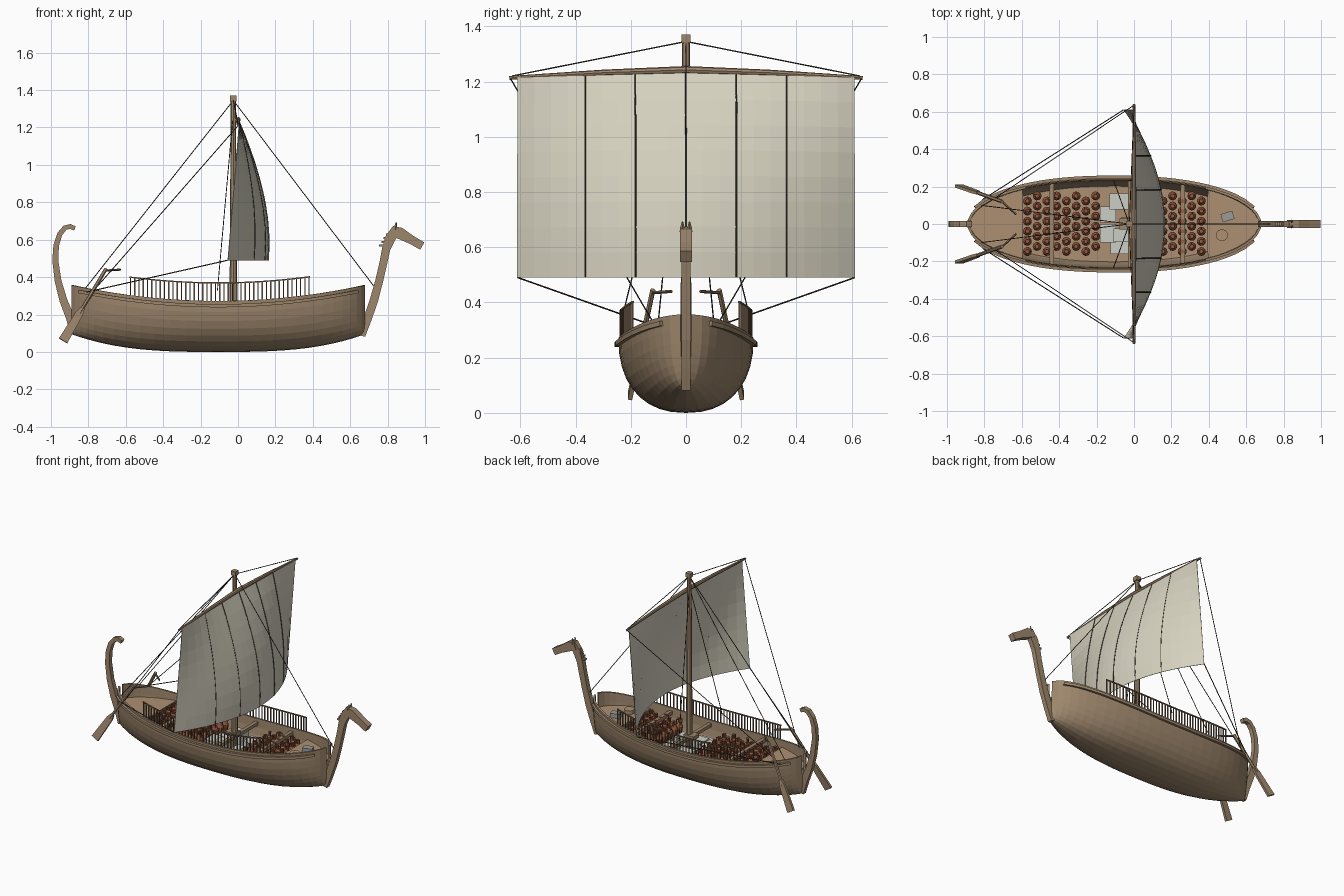
import bpy, bmesh, math
from mathutils import Vector, Matrix

if "Cube" in bpy.data.objects:
    bpy.data.objects.remove(bpy.data.objects["Cube"])


def material(name, col):
    m = bpy.data.materials.new(name)
    m.diffuse_color = (*col, 1)
    m.use_nodes = True
    m.node_tree.nodes["Principled BSDF"].inputs["Base Color"].default_value = m.diffuse_color
    return m


WOOD = material("wood", (.34, .24, .15))
DARK = material("dark_wood", (.2, .13, .08))
DECK = material("deck_wood", (.42, .28, .17))
CLOTH = material("cloth", (.68, .65, .53))
ROPE = material("rope", (.06, .05, .035))
CLAY = material("clay", (.3, .1, .05))
STONE = material("pale_stone", (.6, .62, .56))
GREY = material("grey", (.33, .33, .3))


def finish(name, bm, mat, normals=True):
    if normals:
        bmesh.ops.recalc_face_normals(bm, faces=bm.faces)
    me = bpy.data.meshes.new(name)
    bm.to_mesh(me)
    bm.free()
    me.materials.append(mat)
    ob = bpy.data.objects.new(name, me)
    bpy.context.collection.objects.link(ob)
    return ob


def loft(name, rings, mat, closed=True):
    bm = bmesh.new()
    vs = [[bm.verts.new(p) for p in r] for r in rings]
    n = len(rings[0])
    for a, b in zip(vs, vs[1:]):
        for i in range(n if closed else n - 1):
            j = (i + 1) % n
            bm.faces.new((a[i], a[j], b[j], b[i]))
    if closed:
        bm.faces.new(vs[0])
        bm.faces.new(vs[-1])
    return finish(name, bm, mat)


def tube(name, pts, radii, mat=ROPE, n=5, turn=0):
    pts = [Vector(p) for p in pts]
    if not isinstance(radii, (list, tuple)):
        radii = [radii] * len(pts)
    rings = []
    for i, p in enumerate(pts):
        d = (pts[min(i + 1, len(pts) - 1)] - pts[max(i - 1, 0)]).normalized()
        side = d.cross(Vector((0, 0, 1)) if abs(d.z) < .95 else Vector((0, 1, 0))).normalized()
        up = side.cross(d)
        rings.append([p + radii[i] * (side * math.cos(a) + up * math.sin(a))
                      for a in (turn + k * math.tau / n for k in range(n))])
    return loft(name, rings, mat)


def box(name, loc, size, mat, rot=0):
    bm = bmesh.new()
    bmesh.ops.create_cube(bm, size=1, matrix=Matrix.Translation(loc)
                          @ Matrix.Rotation(rot, 4, 'Z') @ Matrix.Diagonal((*size, 1)))
    return finish(name, bm, mat)


def plank(name, pts, hy, mat):
    """Bent timber in the xz plane; pts are (x, z, width)."""
    rings = []
    for i, (x, z, w) in enumerate(pts):
        a, b = pts[max(i - 1, 0)], pts[min(i + 1, len(pts) - 1)]
        d = Vector((b[0] - a[0], b[1] - a[1])).normalized() * w / 2
        rings.append([(x - d.y, -hy, z + d.x), (x - d.y, hy, z + d.x),
                      (x + d.y, hy, z - d.x), (x + d.y, -hy, z - d.x)])
    return loft(name, rings, mat)


# Hull shape functions
CX, HL, E = -.105, .785, 2.3
def par(x): return min(1, abs((x - CX) / HL))
def sheer(x): return .272 + .085 * par(x) ** 2
def keel(x): return .095 * par(x) ** 3
def half(x, z):
    w = max(.02, .245 * (1 - par(x) ** E) ** .5)
    u = min(1, max(0, (sheer(x) - z) / (sheer(x) - keel(x))))
    return w * (1 - u ** E) ** (1 / E)
def span(a, b, n): return [a + (b - a) * i / (n - 1) for i in range(n)]


# Hull shell
rings = []
for t in span(-math.pi / 2, math.pi / 2, 29):
    x = CX + HL * math.sin(t)
    w, h = half(x, sheer(x)), sheer(x) - keel(x)
    ring = []
    for a in span(0, math.pi, 19):
        c, s = math.cos(a), math.sin(a)
        ring.append((x, math.copysign(w * abs(c) ** (2 / E), c), sheer(x) - h * s ** (2 / E)))
    rings.append(ring)
hull = loft("hull", rings, WOOD, closed=False)
mod = hull.modifiers.new("thickness", 'SOLIDIFY')
mod.thickness, mod.offset = .013, -1


# Hold floor and end decks
def deck(name, x0, x1, z, th=.012):
    rings = []
    for x in span(x0, x1, 17):
        y, y2 = max(.008, half(x, z) - .006), max(.006, half(x, z - th) - .006)
        rings.append([(x, -y, z), (x, y, z), (x, y2, z - th), (x, -y2, z - th)])
    loft(name, rings, DECK)


FLOOR = .125
deck("hold_floor", -.62, .42, FLOOR)
deck("stern_deck", -.875, -.595, .26)
deck("bow_deck", .395, .665, .26)
for nm, x in (("stern_bulkhead", -.6), ("bow_bulkhead", .4)):
    box(nm, (x, 0, .19), (.012, 2 * half(x, .14) - .02, .13), WOOD)

# Wales and picket fences on both sides
for s, side in ((1, "left"), (-1, "right")):
    tube(side + "_wale", [(x, s * (half(x, sheer(x) - .025) + .006), sheer(x) - .025)
                          for x in span(-.85, .64, 30)], .012, WOOD, 4, math.pi / 4)
    bm = bmesh.new()
    for x in span(-.575, .38, 43):
        bmesh.ops.create_cube(bm, size=1, matrix=Matrix.Translation(
            (x, s * (half(x, sheer(x)) - .008), sheer(x) + .038)) @ Matrix.Diagonal((.006, .006, .12, 1)))
    finish(side + "_fence_pickets", bm, DARK)
    tube(side + "_fence_rail", [(x, s * (half(x, sheer(x)) - .008), sheer(x) + .097)
                                for x in span(-.58, .385, 20)], .005, DARK, 4, math.pi / 4)

# Stem, animal head, mane and ears
plank("bow_stem", [(.665, .085, .03), (.69, .17, .045), (.725, .27, .045), (.755, .38, .042),
                   (.778, .48, .042), (.792, .55, .045), (.815, .61, .055), (.85, .66, .05)], .016, WOOD)
plank("carved_head", [(.825, .648, .05), (.865, .635, .062), (.93, .598, .046), (.985, .566, .045)], .021, WOOD)
for i in range(4):
    box("mane_tuft", (.768 + .012 * i, 0, .568 + .02 * i), (.026, .02, .011), WOOD)
for s in (1, -1):
    tube("ear", [(.842, s * .013, .655), (.846, s * .013, .692)], [.011, .003], WOOD, 4)

# Stern post
plank("stern_post", [(-.875, .1, .04), (-.9, .19, .045), (-.935, .28, .042), (-.962, .38, .036),
                     (-.977, .49, .032), (-.972, .57, .03), (-.953, .63, .028), (-.925, .664, .027),
                     (-.897, .671, .026), (-.872, .66, .024)], .015, WOOD)

# Steering oars with tillers
for s in (1, -1):
    top, low = Vector((-.705, s * .12, .445)), Vector((-.935, s * .203, .06))
    tube("steering_oar_shaft", [top, top.lerp(low, .62)], .01, WOOD, 6)
    d = (low - top).normalized()
    n = d.cross(Vector((0, 1, 0))).normalized()
    t = d.cross(n)
    loft("steering_oar_blade",
         [[top.lerp(low, f) + n * w * i + t * .008 * j for i, j in ((1, 1), (1, -1), (-1, -1), (-1, 1))]
          for f, w in ((.55, .012), (.62, .02), (1, .026))], WOOD)
    tube("tiller", [top + Vector((0, 0, -.01)), (-.63, s * .052, .44)], .006, DARK, 5)

# Cross beams and mast step
for x in (-.44, -.02, .26):
    z = sheer(x) - .03
    box("cross_beam", (x, 0, z), (.024, 2 * half(x, z) - .015, .022), WOOD)
box("mast_step", (-.025, 0, FLOOR + .02), (.09, .07, .04), WOOD)
box("mast_partner", (-.04, 0, .26), (.075, .06, .025), WOOD)

# Mast and yard
MX = -.025
tube("mast", [(MX, 0, FLOOR), (MX, 0, 1.35)], [.021, .014], WOOD, 8)
box("masthead", (MX, 0, 1.355), (.034, .034, .03), WOOD)
tube("yard", [(0, -.64, 1.213), (0, -.3, 1.232), (0, 0, 1.242), (0, .3, 1.232), (0, .64, 1.213)],
     [.007, .011, .014, .011, .007], WOOD, 8)


# Billowing sail with seam lines
def sail(y, v):
    q = 1 - (y / .61) ** 2
    edge = -.06 * v
    return Vector((edge + q * .215 * math.sin(v * math.pi / 2) ** .95 + .004, y,
                   1.215 + .015 * (1 - abs(y) / .61) - v * (.725 + .015 * (1 - abs(y) / .61))))


cloth = loft("sail", [[sail(y, v) for v in span(0, 1, 9)] for y in span(-.61, .61, 21)], CLOTH, closed=False)
cloth.modifiers.new("thickness", 'SOLIDIFY').thickness = .003
for y in (-.365, -.183, 0, .183, .365):
    tube("sail_seam", [sail(y, v) + Vector((.003, 0, 0)) for v in span(0, 1, 11)], .003)

# Rigging
mast_top = (MX, 0, 1.345)
tube("forestay", [mast_top, (.735, 0, .34)], .0025)
for s in (1, -1):
    tube("yard_lift", [mast_top, (0, s * .63, 1.22)], .0025)
    tube("backstay", [mast_top, (-.82, s * .1, .335)], .0025)
    tube("yard_brace", [(0, s * .635, 1.21), (-.77, s * .12, .33)], .0025)
    tube("sail_sheet", [sail(s * .61, 1), (-.81, s * .13, .32)], .003)
    tube("shroud", [(MX, 0, 1.28), (-.11, s * .235, .33)], .0025)

# Clay jars, one lathed mesh shared by all
bm = bmesh.new()
prof = ((.006, 0), (.014, .03), (.023, .075), (.024, .095), (.016, .115), (.008, .122), (.008, .142), (.011, .148))
rs = [[bm.verts.new((r * math.cos(k * math.tau / 10), r * math.sin(k * math.tau / 10), z))
       for k in range(10)] for r, z in prof]
for a, b in zip(rs, rs[1:]):
    for k in range(10):
        bm.faces.new((a[k], a[(k + 1) % 10], b[(k + 1) % 10], b[k]))
bm.faces.new(rs[0])
bm.faces.new(rs[-1])
for s in (1, -1):
    for c, size in (((s * .012, 0, .14), (.014, .005, .005)), ((s * .018, 0, .126), (.005, .005, .032))):
        bmesh.ops.create_cube(bm, size=1, matrix=Matrix.Translation(c) @ Matrix.Diagonal((*size, 1)))
jar = finish("jar", bm, CLAY)
first = True
for i, x in enumerate(span(-.57, -.205, 8) + span(.155, .36, 5)):
    for k in range(6):
        y = -.147 + .054 * k + (.027 if i % 2 else 0)
        if abs(y) > half(x, FLOOR + .07) - .03:
            continue
        ob = jar if first else bpy.data.objects.new("jar", jar.data)
        if not first:
            bpy.context.collection.objects.link(ob)
        first = False
        ob.location = (x, y, FLOOR)
        ob.rotation_euler.z = i * 1.3 + k * .9

# Pale cargo blocks around the mast
for x, y, w, d, h in ((-.08, .12, .1, .085, .09), (-.14, .05, .085, .085, .07), (-.14, -.05, .085, .1, .09),
                      (-.07, -.125, .11, .07, .07), (-.07, -.06, .08, .07, .1), (.06, .08, .09, .1, .08),
                      (.06, -.07, .09, .1, .08)):
    box("cargo_block", (x, y, FLOOR + h / 2), (w, d, h), STONE)

# Bow deck gear
box("bow_chest", (.5, .04, .275), (.065, .045, .03), GREY, .3)
tube("rope_coil", [(.47, -.06, .26), (.47, -.06, .285)], .032, DECK, 14)
